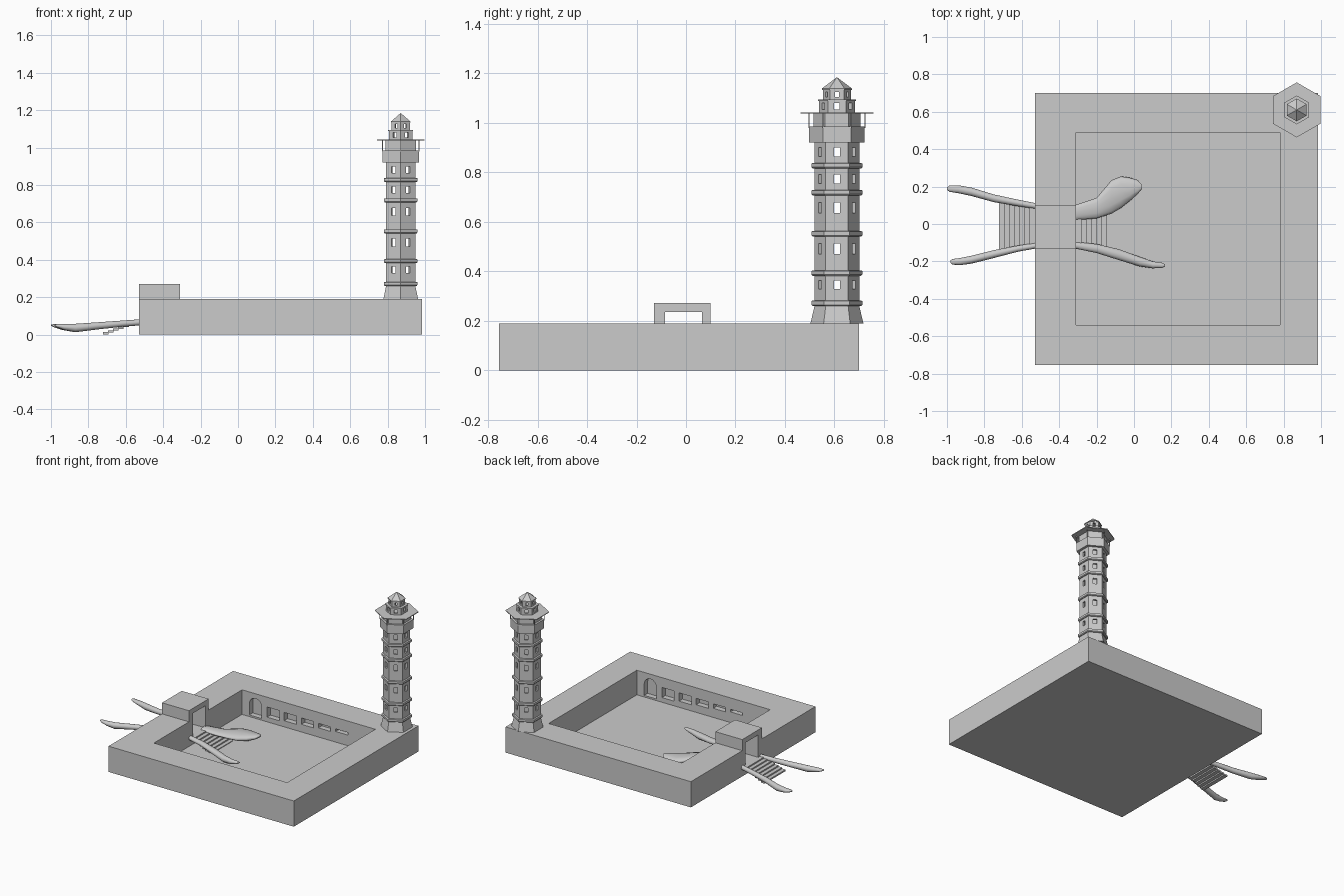
import bpy, bmesh, math
from mathutils import Matrix, Vector

if "Cube" in bpy.data.objects:
    bpy.data.objects.remove(bpy.data.objects["Cube"])


def finish(name, bm):
    bmesh.ops.recalc_face_normals(bm, faces=bm.faces)
    me = bpy.data.meshes.new(name)
    bm.to_mesh(me)
    bm.free()
    ob = bpy.data.objects.new(name, me)
    bpy.context.collection.objects.link(ob)
    return ob


def add_box(bm, x0, x1, y0, y1, z0, z1, rot=None):
    m = Matrix.Translation(((x0 + x1) / 2, (y0 + y1) / 2, (z0 + z1) / 2)) \
        @ Matrix.Diagonal((x1 - x0, y1 - y0, z1 - z0, 1))
    bmesh.ops.create_cube(bm, size=1, matrix=rot @ m if rot else m)


def box(name, *dims):
    bm = bmesh.new()
    add_box(bm, *dims)
    return finish(name, bm)


def cut(ob, cutter):
    mod = ob.modifiers.new("cut", 'BOOLEAN')
    mod.operation = 'DIFFERENCE'
    mod.solver = 'EXACT'
    mod.object = cutter
    dg = bpy.context.evaluated_depsgraph_get()
    me = bpy.data.meshes.new_from_object(ob.evaluated_get(dg))
    ob.modifiers.clear()
    ob.data = me
    bpy.data.objects.remove(cutter)


# Fortress walls with a sunken courtyard
walls = box("courtyard_walls", -.53, .985, -.755, .70, 0, .19)
cut(walls, box("cutter", -.31, .78, -.54, .49, .008, .3))

# Gatehouse and passage
gate = box("gatehouse", -.53, -.31, -.13, .10, .19, .272)
for ob in (walls, gate):
    cut(ob, box("cutter", -.6, -.25, -.085, .065, .07, .235))

# Niches: one arched door and five shrinking windows on two facing walls
centre = Vector((.235, -.025, 0))
half_turn = Matrix.Translation(centre) @ Matrix.Rotation(math.pi, 4, 'Z') @ Matrix.Translation(-centre)
bm = bmesh.new()
for m in (Matrix.Identity(4), half_turn):
    for i in range(5):
        x, h, z = -.105 + .14 * i, .075 - .014 * i, .08 + .004 * i
        add_box(bm, x, x + .1, .46, .53, z - h / 2, z + h / 2, m)
    arch = [(-.25, .02), (-.15, .02)]
    arch += [(-.2 + .05 * math.cos(a * math.pi / 8), .105 + .05 * math.sin(a * math.pi / 8)) for a in range(9)]
    f = bm.faces.new([bm.verts.new(m @ Vector((x, .46, z))) for x, z in arch])
    ext = bmesh.ops.extrude_face_region(bm, geom=[f], use_keep_orig=True)
    bmesh.ops.translate(bm, vec=m.to_3x3() @ Vector((0, .07, 0)),
                        verts=[v for v in ext["geom"] if isinstance(v, bmesh.types.BMVert)])
cut(walls, finish("cutter", bm))

# Steps on both sides of the gate
for name, start, d in (("outer_steps", -.53, -1), ("inner_steps", -.31, 1)):
    bm = bmesh.new()
    for i in range(7):
        a, b = sorted((start + d * .027 * i, start + d * (.027 * i + .03)))
        w = .1 + .003 * i
        z = .07 - .0095 * i
        add_box(bm, a, b, -.015 - w, -.005 + w, max(z - .011, .001), z)
    finish(name, bm)


# Flowing horn-shaped balustrades, lofted through oval sections (x, y0, y1, z0, z1)
def horn(name, sections):
    bm = bmesh.new()
    n = 12
    rings = []
    for x, y0, y1, z0, z1 in sections:
        rings.append([bm.verts.new((x, (y0 + y1) / 2 + (y1 - y0) / 2 * math.cos(t),
                                    (z0 + z1) / 2 + (z1 - z0) / 2 * math.sin(t)))
                      for t in (2 * math.pi * k / n for k in range(n))])
    for r, s in zip(rings, rings[1:]):
        for k in range(n):
            bm.faces.new((r[k], r[(k + 1) % n], s[(k + 1) % n], s[k]))
    bm.faces.new(rings[0])
    bm.faces.new(rings[-1])
    ob = finish(name, bm)
    for p in ob.data.polygons:
        p.use_smooth = len(p.vertices) == 4


horn("outer_horn_back", [(-.52, .08, .11, .05, .082), (-.62, .095, .13, .042, .075),
                         (-.75, .117, .158, .028, .066), (-.87, .15, .195, .013, .058),
                         (-.94, .165, .207, .025, .057), (-.985, .172, .207, .04, .056),
                         (-1, .182, .196, .047, .054)])
horn("outer_horn_front", [(-.52, -.13, -.1, .05, .082), (-.62, -.148, -.115, .042, .075),
                          (-.75, -.182, -.14, .028, .066), (-.87, -.212, -.17, .013, .058),
                          (-.93, -.22, -.182, .025, .057), (-.97, -.217, -.187, .04, .056),
                          (-.982, -.208, -.195, .047, .054)])
horn("inner_horn_front", [(-.32, -.13, -.095, .05, .082), (-.2, -.155, -.107, .042, .075),
                          (-.08, -.193, -.135, .028, .066), (.03, -.227, -.175, .013, .058),
                          (.1, -.237, -.2, .022, .057), (.15, -.235, -.207, .038, .056),
                          (.165, -.227, -.215, .047, .054)])
horn("inner_horn_back", [(-.32, .02, .1, .05, .082), (-.2, .03, .14, .042, .075),
                         (-.12, .055, .235, .028, .067), (-.07, .085, .255, .015, .062),
                         (-.02, .125, .247, .015, .06), (.02, .16, .235, .03, .058),
                         (.042, .187, .21, .045, .055)])

# Six-sided tower
TX, TY = .87, .61


def hexa(name, profile, closed=True):
    """Spin a profile of (radius, z) points into six flat sides."""
    bm = bmesh.new()
    rings = []
    for r, z in profile:
        rings.append([bm.verts.new((TX + r * math.cos(math.radians(30 + 60 * k)),
                                    TY + r * math.sin(math.radians(30 + 60 * k)), z)) for k in range(6)])
    pairs = list(zip(rings, rings[1:])) + ([(rings[-1], rings[0])] if closed else [])
    for r, s in pairs:
        for k in range(6):
            bm.faces.new((r[k], r[(k + 1) % 6], s[(k + 1) % 6], s[k]))
    if not closed:
        bm.faces.new(rings[0])
        bm.faces.new(rings[-1])
    return finish(name, bm)


def window_cutter(rows):
    """Openings on all six sides from rows of (z, width, height, inner, outer)."""
    bm = bmesh.new()
    for z, w, h, r0, r1 in rows:
        for k in range(6):
            m = Matrix.Translation((TX, TY, 0)) @ Matrix.Rotation(math.radians(60 * k), 4, 'Z')
            add_box(bm, r0, r1, -w / 2, w / 2, z - h / 2, z + h / 2, m)
    return finish("cutter", bm)


hexa("tower_foot", [(.107, .19), (.09, .262), (.07, .262), (.07, .19)])
shaft = hexa("tower_shaft", [(.091, .26), (.091, .93), (.074, .93), (.074, .26)])
cut(shaft, window_cutter([(z, .025, h, .05, .1) for z, h in
                          ((.346, .035), (.492, .042), (.657, .042), (.774, .036), (.882, .036))]))
for i, z in enumerate((.271, .393, .552, .718, .827)):
    hexa(f"tower_band_{i + 1}", [(.098, z - .011), (.103, z - .006), (.103, z + .009),
                                 (.098, z + .011), (.08, z + .011), (.08, z - .011)])

# Gallery with slim posts and a thin overhanging roof
hexa("gallery_parapet", [(.112, .92), (.112, .985), (.07, .985), (.07, .92)])
hexa("gallery_core", [(.095, .98), (.095, 1.04), (.07, 1.04), (.07, .98)])
bm = bmesh.new()
for k in range(6):
    a = math.radians(30 + 60 * k)
    px, py = TX + .113 * math.cos(a), TY + .113 * math.sin(a)
    add_box(bm, px - .002, px + .002, py - .002, py + .002, .98, 1.04)
finish("gallery_posts", bm)
hexa("gallery_roof", [(.147, 1.038), (.147, 1.043)], closed=False)

# Two-stage lantern and pointed cap
lower = hexa("lantern_lower", [(.073, 1.04), (.073, 1.09), (.055, 1.09), (.055, 1.04)])
cut(lower, window_cutter([(1.067, .022, .026, .035, .08)]))
hexa("lantern_ledge", [(.077, 1.088), (.077, 1.094), (.045, 1.094), (.045, 1.088)])
upper = hexa("lantern_upper", [(.056, 1.092), (.056, 1.136), (.042, 1.136), (.042, 1.092)])
cut(upper, window_cutter([(1.115, .016, .02, .025, .065)]))
hexa("pointed_cap", [(.061, 1.134), (.061, 1.139), (.001, 1.184)], closed=False)
